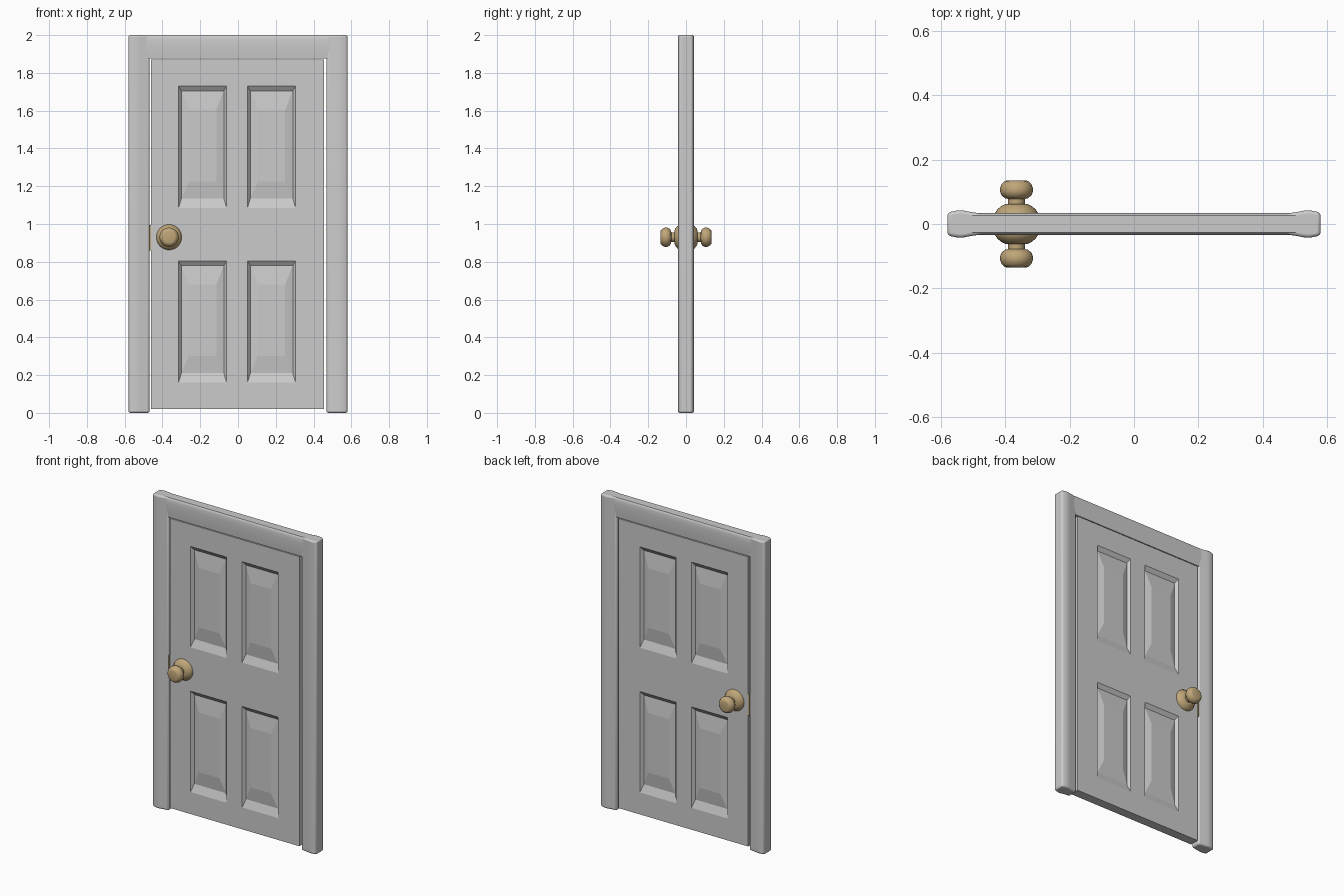
import bpy, bmesh, math
from mathutils import Matrix

if "Cube" in bpy.data.objects:
    bpy.data.objects.remove(bpy.data.objects["Cube"])


def material(name, rgb):
    m = bpy.data.materials.new(name)
    m.diffuse_color = (*rgb, 1)
    m.use_nodes = True
    m.node_tree.nodes["Principled BSDF"].inputs["Base Color"].default_value = m.diffuse_color
    return m


GREY = material("door grey", (0.6, 0.6, 0.6))
BRASS = material("brass", (0.52, 0.38, 0.19))


def finish(name, bm, mat, smooth=None, bevel=0):
    bmesh.ops.remove_doubles(bm, verts=bm.verts, dist=1e-5)
    bmesh.ops.recalc_face_normals(bm, faces=bm.faces)
    me = bpy.data.meshes.new(name)
    bm.to_mesh(me)
    bm.free()
    me.materials.append(mat)
    ob = bpy.data.objects.new(name, me)
    bpy.context.collection.objects.link(ob)
    if bevel:
        b = ob.modifiers.new("rounded edges", 'BEVEL')
        b.width, b.segments = bevel, 3
        b.limit_method, b.angle_limit = 'ANGLE', math.radians(40)
    if smooth:
        bpy.ops.object.select_all(action='DESELECT')
        ob.select_set(True)
        bpy.context.view_layer.objects.active = ob
        bpy.ops.object.shade_smooth_by_angle(angle=math.radians(smooth))
    return ob


def prism(name, half_profile, place, a, b, bevel):
    """Extrude a profile of (position, half thickness), mirrored in thickness."""
    ring = [(p, -t) for p, t in half_profile] + [(p, t) for p, t in reversed(half_profile)]
    bm = bmesh.new()
    ends = [[bm.verts.new(place(p, t, s)) for p, t in ring] for s in (a, b)]
    n = len(ring)
    for i in range(n):
        j = (i + 1) % n
        bm.faces.new((ends[0][i], ends[0][j], ends[1][j], ends[1][i]))
    for e in ends:
        bm.faces.new(e)
    return finish(name, bm, GREY, 40, bevel)


# Frame: two bulging jambs and the header
JAMB = [(0.468, 0.031), (0.485, 0.034), (0.505, 0.037), (0.525, 0.041), (0.54, 0.0425),
        (0.555, 0.041), (0.568, 0.038), (0.58, 0.034)]
for side, label in ((-1, "left"), (1, "right")):
    prism(label + "_jamb", JAMB, lambda p, t, s: (side * p, t, s), 0, 2, 0.01)
HEADER = [(1.875, 0.030), (1.90, 0.032), (1.93, 0.034), (1.96, 0.034), (1.985, 0.0335),
          (1.995, 0.031), (2.0, 0.027)]
prism("header", HEADER, lambda p, t, s: (s, t, p), -0.51, 0.51, 0)

# Door leaf: grid of flat rails and stiles with four raised panels on both faces
HALF = 0.03
XS = [-0.46, -0.315, -0.06, 0.05, 0.305, 0.455]
ZS = [0.02, 0.16, 0.805, 1.085, 1.73, 1.87]


def rect(x0, x1, z0, z1, y):
    return [(x0, y, z0), (x1, y, z0), (x1, y, z1), (x0, y, z1)]


door = bmesh.new()


def quad(pts):
    door.faces.new([door.verts.new(p) for p in pts])


for s in (-1, 1):
    for i in range(5):
        for j in range(5):
            x0, x1, z0, z1 = XS[i], XS[i + 1], ZS[j], ZS[j + 1]
            outer = rect(x0, x1, z0, z1, s * HALF)
            if i % 2 == 0 or j % 2 == 0:
                quad(outer)
                continue
            # sunken moulding, then the sloped edge up to the flat field
            groove = rect(x0 + 0.015, x1 - 0.015, z0 + 0.05, z1 - 0.025, s * (HALF - 0.018))
            field = rect(x0 + 0.055, x1 - 0.055, z0 + 0.14, z1 - 0.125, s * (HALF - 0.006))
            for a, b in ((outer, groove), (groove, field)):
                for k in range(4):
                    m = (k + 1) % 4
                    quad((a[k], a[m], b[m], b[k]))
            quad(field)
for i in range(5):
    for z in (ZS[0], ZS[-1]):
        quad([(XS[i], -HALF, z), (XS[i + 1], -HALF, z), (XS[i + 1], HALF, z), (XS[i], HALF, z)])
    for x in (XS[0], XS[-1]):
        quad([(x, -HALF, ZS[i]), (x, HALF, ZS[i]), (x, HALF, ZS[i + 1]), (x, -HALF, ZS[i + 1])])
finish("door_leaf", door, GREY)

# Knobs: rose, neck and knob turned as one profile of (radius, distance)
KNOB = [(0, 0.02), (0.068, 0.02), (0.067, 0.034), (0.058, 0.047), (0.045, 0.057), (0.034, 0.062),
        (0.026, 0.062), (0.026, 0.078), (0.036, 0.08), (0.046, 0.089), (0.051, 0.1),
        (0.051, 0.112), (0.046, 0.124), (0.037, 0.133), (0.03, 0.135), (0, 0.135)]
for s, label in ((-1, "front"), (1, "back")):
    bm = bmesh.new()
    vs = [bm.verts.new((r, s * d, 0)) for r, d in KNOB]
    es = [bm.edges.new(p) for p in zip(vs, vs[1:])]
    bmesh.ops.spin(bm, geom=vs + es, cent=(0, 0, 0), axis=(0, 1, 0),
                   angle=math.tau, steps=32)
    bmesh.ops.translate(bm, verts=bm.verts, vec=(-0.365, 0, 0.93))
    finish(label + "_knob", bm, BRASS, 40)

# Latch plate in the gap beside the left jamb
bm = bmesh.new()
bmesh.ops.create_cube(bm, size=1, matrix=Matrix.Translation((-0.465, 0, 0.927))
                      @ Matrix.Diagonal((0.009, 0.064, 0.135, 1)))
finish("latch_plate", bm, BRASS)
